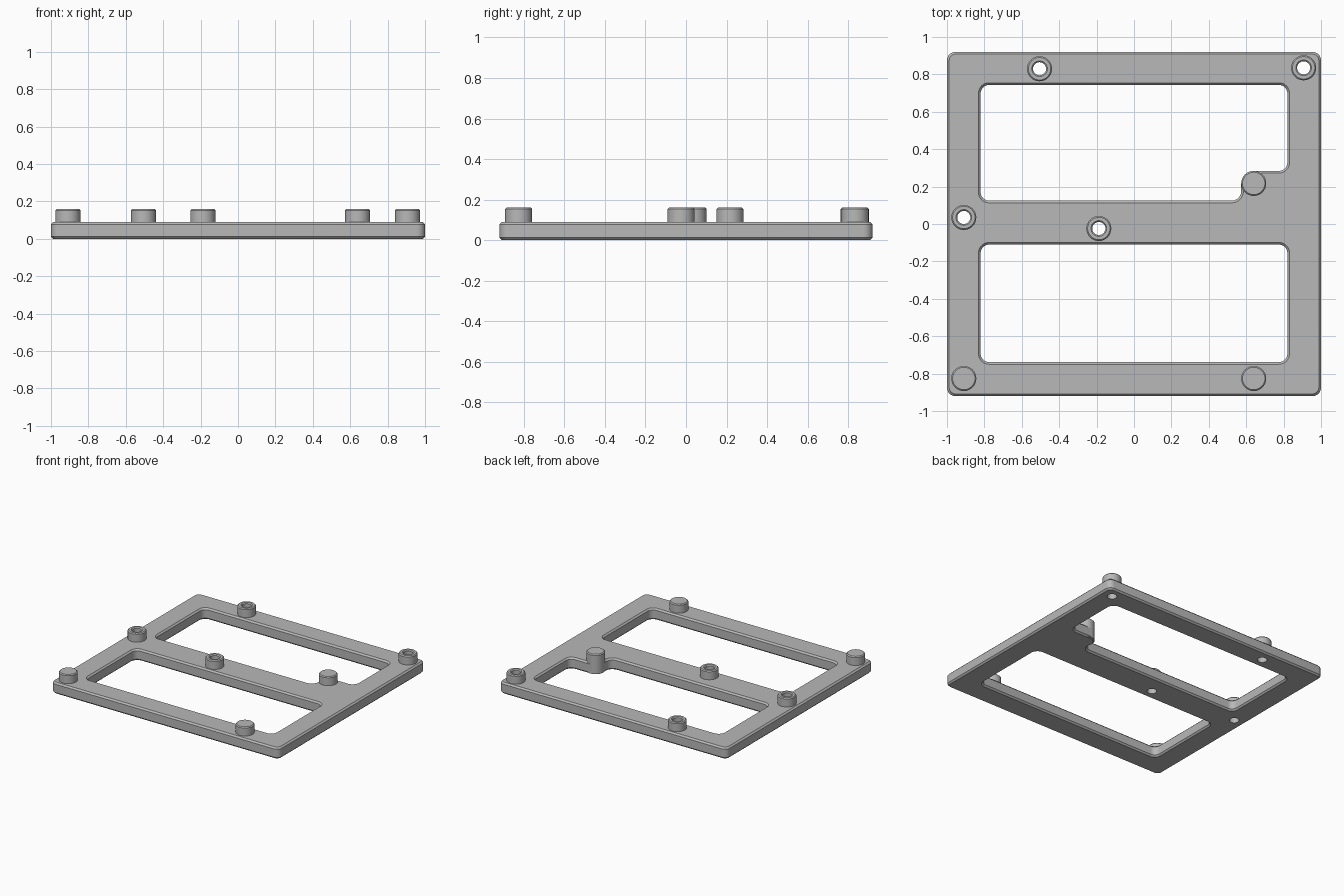
import bpy, bmesh, math
from mathutils import Vector

cube = bpy.data.objects.get("Cube")
if cube:
    bpy.data.objects.remove(cube)

grey = bpy.data.materials.new("plain grey")
grey.use_nodes = True
grey.diffuse_color = (0.48, 0.48, 0.48, 1)
grey.node_tree.nodes["Principled BSDF"].inputs["Base Color"].default_value = grey.diffuse_color

THICK, CHAMFER = 0.09, 0.012
POST_R, HOLE_R, TOP = 0.067, 0.035, 0.16
SIDES = 32


def finish(bm, name):
    bmesh.ops.recalc_face_normals(bm, faces=bm.faces[:])
    mesh = bpy.data.meshes.new(name)
    bm.to_mesh(mesh)
    bm.free()
    mesh.materials.append(grey)
    ob = bpy.data.objects.new(name, mesh)
    bpy.context.collection.objects.link(ob)
    bpy.ops.object.select_all(action='DESELECT')
    ob.select_set(True)
    bpy.context.view_layer.objects.active = ob
    bpy.ops.object.shade_smooth_by_angle(angle=math.radians(30))
    return ob


def rounded(corners, inset, steps=8):
    """Counter-clockwise corners (x, y, radius) as a rounded outline, shrunk by inset."""
    pts = []
    for i, (x, y, r) in enumerate(corners):
        p = Vector((x, y))
        a = (Vector(corners[i - 1][:2]) - p).normalized()
        b = (Vector(corners[(i + 1) % len(corners)][:2]) - p).normalized()
        convex = b.cross(a) > 0
        radius = r - inset if convex else r + inset
        centre = p + (a + b) * r
        for k in range(steps + 1):
            t = math.pi / 2 * k / steps
            pts.append(centre - (b * math.cos(t) + a * math.sin(t)) * radius)
    return pts


def box(x, y0, y1, r):
    return [(-x, y0, r), (x, y0, r), (x, y1, r), (-x, y1, r)]


def circle(x, y, r):
    angles = [2 * math.pi * k / SIDES for k in range(SIDES)]
    return [Vector((x + r * math.cos(t), y + r * math.sin(t))) for t in angles]


def ring(bm, pts, z):
    return [bm.verts.new((p.x, p.y, z)) for p in pts]


def wall(bm, rings):
    for low, high in zip(rings, rings[1:]):
        for i in range(len(low)):
            bm.faces.new((low[i - 1], low[i], high[i], high[i - 1]))


def post(name, x, y, hollow, base=THICK):
    bm = bmesh.new()
    c = 0.007
    profile = [(POST_R, base), (POST_R, TOP - c), (POST_R - c, TOP)]
    if hollow:
        profile += [(HOLE_R + c, TOP), (HOLE_R, TOP - c), (HOLE_R, base)]
    rings = [ring(bm, circle(x, y, r), z) for r, z in profile]
    wall(bm, rings)
    if not hollow:
        bm.faces.new(rings[-1])
        bm.faces.new(rings[0])
    finish(bm, name)


# Mounting posts
hollow_posts = {"back_post": (-0.505, 0.83), "back_left_post": (0.907, 0.835),
                "right_post": (-0.91, 0.035), "centre_post": (-0.188, -0.024)}
for name, (x, y) in hollow_posts.items():
    post(name, x, y, True)
post("front_right_peg", -0.91, -0.826, False)
post("front_left_peg", 0.64, -0.826, False)
post("ledge_peg", 0.64, 0.217, False, base=0.005)

# Frame plate with two openings, a peg ledge and screw holes
outer = box(1, -0.92, 0.92, 0.045)
front_opening = box(0.82, -0.738, -0.11, 0.045)
back_opening = [(-0.82, 0.125, 0.045), (0.573, 0.125, 0.05), (0.573, 0.284, 0.067),
                (0.82, 0.284, 0.045), (0.82, 0.743, 0.045), (-0.82, 0.743, 0.045)]
bm = bmesh.new()
levels = [(0, CHAMFER), (CHAMFER, 0), (THICK - CHAMFER, 0), (THICK, CHAMFER)]
loops = []
for corners, sign in ((outer, 1), (front_opening, -1), (back_opening, -1)):
    loops.append([ring(bm, rounded(corners, sign * d), z) for z, d in levels])
for x, y in hollow_posts.values():
    loops.append([ring(bm, circle(x, y, HOLE_R), z) for z in (0, THICK)])
for rings in loops:
    wall(bm, rings)
for end in (0, -1):
    edges = [bm.edges.get((r[end][i - 1], r[end][i])) for r in loops for i in range(len(r[end]))]
    bmesh.ops.triangle_fill(bm, use_beauty=True, use_dissolve=False, edges=edges, normal=(0, 0, 1))
finish(bm, "frame_plate")
